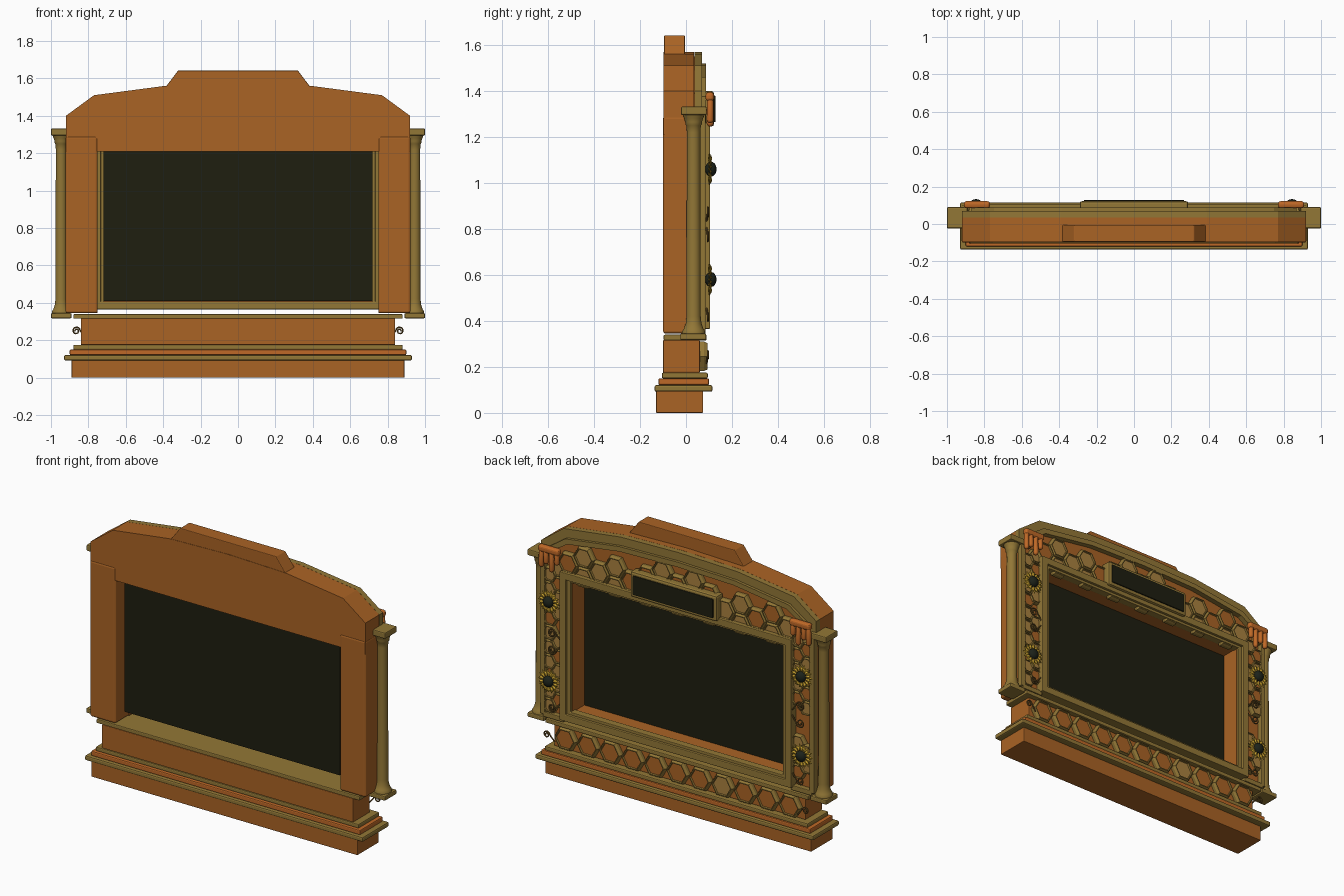
import bpy, bmesh, math, random
from mathutils import Vector

if "Cube" in bpy.data.objects:
    bpy.data.objects.remove(bpy.data.objects["Cube"])
random.seed(4)

def mat(name, r, g, b):
    m = bpy.data.materials.new(name)
    m.diffuse_color = (r, g, b, 1)
    m.use_nodes = True
    m.node_tree.nodes["Principled BSDF"].inputs["Base Color"].default_value = m.diffuse_color
    return m

WOOD = mat("amber wood", 0.40, 0.125, 0.018)
TRIM = mat("old gold", 0.29, 0.185, 0.037)
DARK = mat("dark glass", 0.013, 0.013, 0.005)
HONEY = mat("pale honey", 0.40, 0.22, 0.05)
ORANGE = mat("bright orange", 0.52, 0.14, 0.02)
PETAL = mat("petal yellow", 0.62, 0.38, 0.03)
SEED = mat("seed black", 0.012, 0.016, 0.010)
VINE = mat("vine brown", 0.16, 0.09, 0.02)

def finish(name, bm, mats, bevel=0, seg=2, smooth=False):
    bmesh.ops.recalc_face_normals(bm, faces=bm.faces)
    me = bpy.data.meshes.new(name)
    bm.to_mesh(me)
    bm.free()
    for m in mats:
        me.materials.append(m)
    ob = bpy.data.objects.new(name, me)
    bpy.context.collection.objects.link(ob)
    if bevel:
        b = ob.modifiers.new("bevel", "BEVEL")
        b.width, b.segments, b.limit_method = bevel, seg, "ANGLE"
    if smooth:
        bpy.ops.object.select_all(action="DESELECT")
        ob.select_set(True)
        bpy.context.view_layer.objects.active = ob
        bpy.ops.object.shade_smooth_by_angle(angle=math.radians(40))
    return ob

def prism(name, pts, y0, y1, m, bevel=0, seg=2):
    """Extrude an x-z outline from y0 to y1."""
    bm = bmesh.new()
    f = bm.faces.new([bm.verts.new((x, y0, z)) for x, z in pts])
    ex = bmesh.ops.extrude_face_region(bm, geom=[f])
    bmesh.ops.translate(bm, vec=(0, y1 - y0, 0),
                        verts=[v for v in ex["geom"] if isinstance(v, bmesh.types.BMVert)])
    return finish(name, bm, [m], bevel, seg)

def box(name, x0, x1, y0, y1, z0, z1, m, bevel=0, seg=2):
    return prism(name, [(x0, z0), (x1, z0), (x1, z1), (x0, z1)], y0, y1, m, bevel, seg)

def ring(name, xo, z0, z1, w, y0, y1, m, bevel=0.004):
    """Rectangular frame with bar width w."""
    bm = bmesh.new()
    loops = []
    for d, y in ((0, y0), (0, y1), (w, y1), (w, y0)):
        x = xo - d
        loops.append([bm.verts.new(p) for p in ((-x, y, z0 + d), (x, y, z0 + d), (x, y, z1 - d), (-x, y, z1 - d))])
    for i in range(4):
        a, b = loops[i], loops[(i + 1) % 4]
        for j in range(4):
            k = (j + 1) % 4
            bm.faces.new((a[j], a[k], b[k], b[j]))
    return finish(name, bm, [m], bevel)

# Stepped base
box("plinth", -.89, .89, -.13, .075, 0, .095, WOOD, .004)
box("plinth_ledge", -.93, .93, -.137, .115, .092, .121, TRIM, .008)
box("middle_step", -.90, .90, -.12, .10, .121, .15, ORANGE, .006)
box("upper_step", -.88, .88, -.105, .095, .15, .175, TRIM, .006)
box("lower_body", -.84, .84, -.10, .06, .175, .317, WOOD, .004)
box("shelf", -.88, .88, -.097, .09, .315, .34, TRIM, .005)

# Arched head and pillars
def arch(d):
    half = [(.92 - d, 1.40 - .5 * d), (.77 - .45 * d, 1.51 - d), (.39 - .1 * d, 1.56 - d)]
    return half + [(0, 1.57 - d)] + [(-x, z) for x, z in reversed(half)]

prism("arched_head", [(-.92, 1.21), (.92, 1.21)] + arch(0), -.097, .035, WOOD)
prism("crown", [(-.39, 1.55), (.39, 1.55), (.32, 1.642), (-.32, 1.642)], -.095, -.005, WOOD, .004)
prism("head_panel", [(-.90, 1.22), (.90, 1.22)] + arch(.02), .035, .055, WOOD)
for i, (a, b, y) in enumerate(((0, .05, .07), (.05, .08, .087))):
    o = [(.92 - a, 1.30)] + arch(a) + [(-.92 + a, 1.30)]
    n = [(.92 - b, 1.30)] + arch(b) + [(-.92 + b, 1.30)]
    bm = bmesh.new()
    sec = [[bm.verts.new((p[0], yy, p[1])) for p, yy in ((q, .036), (q, y), (r, y), (r, .036))]
           for q, r in zip(o, n)]
    for s, t in zip(sec, sec[1:]):
        for j in range(4):
            k = (j + 1) % 4
            bm.faces.new((s[j], s[k], t[k], t[j]))
    bm.faces.new(sec[0])
    bm.faces.new(sec[-1])
    finish("arch_rim_%d" % i, bm, [TRIM])

def column(name, cx, cy):
    prof = [(.05, .342), (.05, .355), (.043, .365), (.034, .39), (.031, .42), (.029, 1.22),
            (.032, 1.25), (.036, 1.255), (.036, 1.265), (.041, 1.28), (.048, 1.297)]
    n = 24
    bm = bmesh.new()
    rings = [[bm.verts.new((cx + r * math.cos(2 * math.pi * k / n), cy + r * math.sin(2 * math.pi * k / n), z))
              for k in range(n)] for r, z in prof]
    for a, b in zip(rings, rings[1:]):
        for k in range(n):
            bm.faces.new((a[k], a[(k + 1) % n], b[(k + 1) % n], b[k]))
    bm.faces.new(rings[0])
    bm.faces.new(rings[-1])
    finish(name, bm, [TRIM], smooth=True)

for s, side in ((-1, "left"), (1, "right")):
    def sbox(name, a, b, *rest):
        box(side + "_" + name, min(s * a, s * b), max(s * a, s * b), *rest)
    sbox("pillar", .75, .922, -.10, .035, .345, 1.29, WOOD, .012, 3)
    sbox("side_panel", .75, .91, .03, .055, .345, 1.30, WOOD)
    sbox("outer_strip", .885, .915, .05, .085, .36, 1.30, TRIM, .004)
    sbox("panel_foot", .76, .90, .05, .085, .345, .375, TRIM, .004)
    sbox("column_base", .89, 1.0, -.025, .088, .317, .345, TRIM, .006)
    sbox("column_cap", .89, 1.0, -.022, .09, 1.295, 1.332, TRIM, .006)
    column(side + "_column", s * .945, .033)

# Screen, reveal and frame
box("screen", -.72, .72, -.055, -.04, .41, 1.215, DARK)
ring("screen_reveal", .72, .405, 1.22, .012, -.04, .075, WOOD, 0)
ring("outer_frame", .775, .365, 1.262, .042, .035, .105, TRIM)
ring("inner_frame", .745, .388, 1.24, .035, .045, .09, TRIM)

# Dark plate over the screen
box("plate_border", -.29, .29, .055, .122, 1.245, 1.40, TRIM, .012)
box("plate_face", -.268, .268, .118, .129, 1.265, 1.38, DARK, .004)

# Honeycomb tiles
def tiles(name, cells, r, y0):
    bm = bmesh.new()
    for cx, cz in cells:
        loops = []
        for k, h in ((.99, 0), (.99, .02), (.88, .035), (.80, .035), (.77, .025)):
            loops.append([bm.verts.new((cx + r * k * math.cos(j * math.pi / 3), y0 + h,
                                        cz + r * k * math.sin(j * math.pi / 3))) for j in range(6)])
        for a, b in zip(loops, loops[1:]):
            for j in range(6):
                bm.faces.new((a[j], a[(j + 1) % 6], b[(j + 1) % 6], b[j]))
        bm.faces.new(loops[-1]).material_index = random.choice((1, 1, 2) if y0 > .057 else (1, 2, 2))
    finish(name, bm, [TRIM, WOOD, HONEY])

tiles("base_honeycomb", [(-.75 + .15 * i, .246) for i in range(11)], .075, .058)

def arch_z(x):
    pts = arch(.08)
    for (xa, za), (xb, zb) in zip(pts, pts[1:]):
        if xb <= x <= xa:
            return za + (zb - za) * (xa - x) / (xa - xb)
    return 0

R = .07
H = R * math.sqrt(3)
head, sides = [], []
for i in range(-7, 8):
    for j in range(9, 16):
        x, z = i * 1.5 * R, .16 + (j + .5 * (i % 2)) * H
        if z > 1.25 and z + .05 < arch_z(x):
            head.append((x, z))
tiles("head_honeycomb", head, R, .053)
for s in (-1, 1):
    for j in range(20):
        if random.random() < .8:
            sides.append((s * (.803 if j % 2 else .857), .42 + j * .044))
tiles("side_honeycomb", sides, .05, .05)

# Sunflowers
def sunflower(name, cx, cz):
    bm = bmesh.new()
    n = 14
    for layer in range(2):
        for k in range(n):
            t = 2 * math.pi * (k + .5 * layer) / n
            u, w = Vector((math.cos(t), 0, math.sin(t))), Vector((-math.sin(t), 0, math.cos(t)))
            c = Vector((cx, .10 + .007 * layer, cz))
            L = .075 - .008 * layer
            a, d = bm.verts.new(c + u * .02), bm.verts.new(c + u * L)
            b, e = bm.verts.new(c + u * .05 + w * .011), bm.verts.new(c + u * .05 - w * .011)
            top, bot = bm.verts.new(c + u * .05 + Vector((0, .006, 0))), bm.verts.new(c + u * .05 - Vector((0, .004, 0)))
            for p, q in ((a, b), (b, d), (d, e), (e, a)):
                bm.faces.new((p, q, top))
                bm.faces.new((q, p, bot))
    finish(name + "_petals", bm, [PETAL])
    bm = bmesh.new()
    bmesh.ops.create_uvsphere(bm, u_segments=16, v_segments=8, radius=1)
    for v in bm.verts:
        v.co = Vector((cx + v.co.x * .033, .108 + v.co.y * .025, cz + v.co.z * .033))
    finish(name + "_seeds", bm, [SEED], smooth=True)

# Tubes for tendrils and drips
def tube(name, pts, r, m):
    cu = bpy.data.curves.new(name, "CURVE")
    cu.dimensions, cu.bevel_depth, cu.bevel_resolution, cu.use_fill_caps = "3D", r, 2, True
    sp = cu.splines.new("POLY")
    sp.points.add(len(pts) - 1)
    for p, q in zip(sp.points, pts):
        p.co = (*q, 1)
    cu.materials.append(m)
    ob = bpy.data.objects.new(name, cu)
    bpy.context.collection.objects.link(ob)
    bpy.ops.object.select_all(action="DESELECT")
    ob.select_set(True)
    bpy.context.view_layer.objects.active = ob
    bpy.ops.object.convert(target="MESH")

def curl(name, s, cx, cz, r, flip=1):
    pts = []
    for k in range(25):
        t = k / 24 * 3.2 * math.pi
        q = r * (1 - .75 * k / 24)
        pts.append((s * (cx - q * math.cos(t)), .095, cz + flip * q * math.sin(t)))
    tube(name, [(s * (cx - r - .03), .09, cz - flip * .035)] + pts, .004, VINE)

def drop(name, x, z0, z1, r):
    bm = bmesh.new()
    bmesh.ops.create_uvsphere(bm, u_segments=12, v_segments=8, radius=r)
    for v in bm.verts:
        v.co = Vector((x + v.co.x, .105 + v.co.y, (z1 if v.co.z > .001 else z0) + v.co.z))
    finish(name, bm, [ORANGE], smooth=True)

for s, side in ((-1, "left"), (1, "right")):
    for z in (.58, 1.06):
        sunflower("%s_sunflower_%d" % (side, z * 100), s * .845, z)
    curl(side + "_base_curl", s, .865, .25, .022)
    curl(side + "_upper_curl", s, .83, .87, .028)
    curl(side + "_lower_curl", s, .83, .77, .028, -1)
    curl(side + "_foot_curl", s, .83, .42, .024, -1)
    # Honey drips at the shoulders
    box(side + "_drip_pool", s * .84 - .07, s * .84 + .07, .085, .122, 1.355, 1.395, ORANGE, .014, 3)
    for k, (dx, z) in enumerate(((-.05, 1.31), (-.015, 1.26), (.022, 1.30), (.054, 1.275))):
        drop("%s_drip_%d" % (side, k), s * (.84 + dx), z, 1.36, .015)
